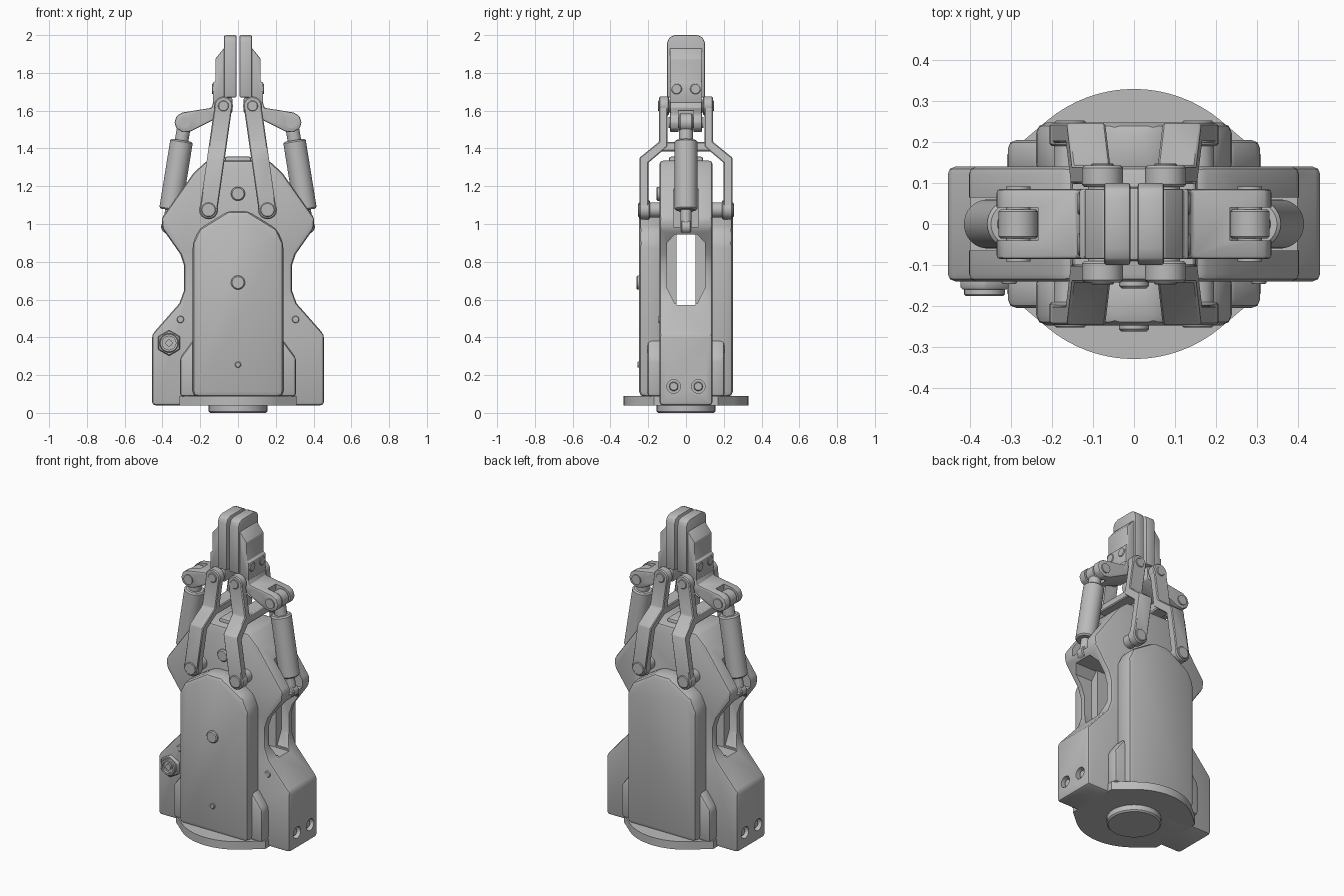
import bpy, bmesh, math
from mathutils import Vector

cube = bpy.data.objects.get("Cube")
if cube:
    bpy.data.objects.remove(cube, do_unlink=True)

grey = bpy.data.materials.new("machined_grey")
grey.use_nodes = True
grey.diffuse_color = (0.5, 0.5, 0.5, 1)
grey.node_tree.nodes["Principled BSDF"].inputs["Base Color"].default_value = (0.5, 0.5, 0.5, 1)


def activate(ob):
    bpy.ops.object.select_all(action='DESELECT')
    ob.select_set(True)
    bpy.context.view_layer.objects.active = ob


def finish(name, bm, bevel=0, segments=2):
    bmesh.ops.recalc_face_normals(bm, faces=bm.faces)
    me = bpy.data.meshes.new(name)
    bm.to_mesh(me)
    bm.free()
    me.materials.append(grey)
    ob = bpy.data.objects.new(name, me)
    bpy.context.collection.objects.link(ob)
    activate(ob)
    if bevel:
        mod = ob.modifiers.new("Bevel", 'BEVEL')
        mod.width, mod.segments = bevel, segments
        mod.limit_method, mod.angle_limit = 'ANGLE', math.radians(25)
        bpy.ops.object.modifier_apply(modifier=mod.name)
    return ob


def prism(name, pts, axis, a, b, bevel=0, segments=2, shear=None):
    """Extrude a 2D outline along an axis, from a to b."""
    place = {'x': lambda u, v, t: (t, u, v), 'y': lambda u, v, t: (u, t, v),
             'z': lambda u, v, t: (u, v, t)}[axis]
    bm = bmesh.new()
    face = bm.faces.new([bm.verts.new(place(u, v, a)) for u, v in pts])
    ext = bmesh.ops.extrude_face_region(bm, geom=[face])
    step = Vector(place(0, 0, b - a))
    for v in ext["geom"]:
        if isinstance(v, bmesh.types.BMVert):
            v.co += step
    if shear:
        for v in bm.verts:
            v.co.x += shear(v.co.z)
    return finish(name, bm, bevel, segments)


def box(name, x, y, z, bevel=0):
    return prism(name, [(x[0], y[0]), (x[1], y[0]), (x[1], y[1]), (x[0], y[1])], 'z', *z, bevel)


def rod(name, p, q, r, bevel=0, sides=32):
    p, q = Vector(p), Vector(q)
    bm = bmesh.new()
    bmesh.ops.create_cone(bm, cap_ends=True, segments=sides, radius1=r, radius2=r, depth=(q - p).length)
    rot = (q - p).to_track_quat('Z', 'Y')
    for v in bm.verts:
        v.co = rot @ v.co + (p + q) / 2
    return finish(name, bm, bevel, 1)


def cut(ob, *cutters):
    for c in cutters:
        c.hide_render = True
        activate(ob)
        mod = ob.modifiers.new("Cut", 'BOOLEAN')
        mod.operation, mod.solver, mod.object = 'DIFFERENCE', 'EXACT', c
        bpy.ops.object.modifier_apply(modifier=mod.name)
        bpy.data.objects.remove(c, do_unlink=True)


def mirrored(half):
    return half + [(-x, z) for x, z in reversed(half)]


# Main housing with wide foot, narrow waist and angular head
body = prism("housing", mirrored([
    (0.455, 0.04), (0.455, 0.415), (0.31, 0.58), (0.285, 0.65), (0.285, 0.78), (0.305, 0.84),
    (0.40, 0.975), (0.405, 1.03), (0.235, 1.27), (0.165, 1.335)]), 'y', -0.14, 0.14, 0.018)
cut(body, box("waist_slot", (-1, 1), (-0.05, 0.05), (0.57, 0.945)))
for s in (-1, 1):
    recess = prism("recess", [(-0.06, 0.58), (0.06, 0.58), (0.10, 0.66), (0.10, 0.9), (0.06, 0.945), (-0.06, 0.945),
                              (-0.10, 0.9), (-0.10, 0.66)], 'x', s * 0.23, s * 0.6)
    pocket = box("pocket", sorted((s * 0.295, s * 0.6)), (-0.065, 0.065), (0.985, 1.5))
    cut(body, recess, pocket)
    for y in (-0.065, 0.065):
        cut(body, rod("bolt_hole", (s * 0.42, y, 0.14), (s * 0.5, y, 0.14), 0.036))
        rod("side_bolt", (s * 0.41, y, 0.14), (s * 0.44, y, 0.14), 0.024, 0.004)

# Round mounting flange with flat flanks, and boss ring below
arc = [(0.33 * math.sin(math.radians(a)), 0.33 * math.cos(math.radians(a))) for a in range(-40, 41, 5)]
outline = [(-0.31, 0.17)] + arc + [(0.31, 0.17)]
flange = prism("mounting_flange", outline + [(-x, -y) for x, y in outline], 'z', 0.04, 0.09)
boss = rod("boss_ring", (0, 0, 0), (0, 0, 0.06), 0.155, 0.008, 48)
for part in (flange, body, boss):
    cut(part, rod("bore", (0, 0, -0.1), (0, 0, 0.075), 0.115, 0, 48))
for k in range(4):
    a = math.pi / 2 * k
    x, y = 0.24 * math.cos(a), 0.24 * math.sin(a)
    for part in (flange, body):
        cut(part, rod("flange_hole", (x, y, 0), (x, y, 0.07), 0.024))

# Front and back covers with stepped feet
for side, s in (("front", -1), ("back", 1)):
    prism(side + "_cover", mirrored([(0.24, 0.085), (0.24, 0.90), (0.205, 0.975), (0.05, 1.07)]),
          'y', s * 0.12, s * 0.248, 0.028)
    prism(side + "_cover_foot", mirrored([(0.308, 0.085), (0.308, 0.29), (0.235, 0.39)]),
          'y', s * 0.12, s * 0.205, 0.02)

# Head cap on top of the housing
box("head_cap", (-0.07, 0.07), (-0.09, 0.09), (1.31, 1.357), 0.012)

# Front screws and cable connector
rod("cover_screw", (0, -0.23, 0.69), (0, -0.263, 0.69), 0.037, 0.006)
rod("small_screw", (0, -0.23, 0.255), (0, -0.258, 0.255), 0.016, 0.004)
rod("head_screw", (0, -0.12, 1.16), (0, -0.157, 1.16), 0.037, 0.006)
rod("connector_nut", (-0.365, -0.12, 0.37), (-0.365, -0.16, 0.37), 0.068, 0.005, 6)
socket = rod("connector_socket", (-0.365, -0.13, 0.37), (-0.365, -0.176, 0.37), 0.05, 0.004)
cut(socket, rod("socket_bore", (-0.365, -0.16, 0.37), (-0.365, -0.2, 0.37), 0.036))
rod("connector_pin", (-0.365, -0.13, 0.37), (-0.365, -0.172, 0.37), 0.018)
for x in (-0.305, 0.305):
    rod("indicator", (x, -0.13, 0.495), (x, -0.146, 0.495), 0.02, 0.003, 8)

LOW, HIGH = (0.156, 1.075), (0.077, 1.625)
for side, s in (("right", -1), ("left", 1)):
    # Cranked arms at front and back, leaning toward the middle
    def lean(z, s=s):
        t = (z - LOW[1]) / (HIGH[1] - LOW[1])
        return s * (LOW[0] + t * (HIGH[0] - LOW[0]))
    for f in (-1, 1):
        crank = [(0.247, LOW[1]), (0.247, 1.35), (0.143, 1.435), (0.143, HIGH[1]),
                 (0.098, HIGH[1]), (0.098, 1.41), (0.198, 1.325), (0.198, LOW[1])]
        prism(side + "_arm", [(f * y, z) for y, z in crank], 'x', -0.047, 0.047, 0.005, 1, lean)
        for (x, z), y0, y1 in ((LOW, 0.19, 0.247), (HIGH, 0.09, 0.143)):
            rod(side + "_arm_end", (s * x, f * y0, z), (s * x, f * y1, z), 0.05, 0.006)
        x, z = LOW
        rod(side + "_pivot_cap", (s * x, f * 0.24, z), (s * x, f * 0.253, z), 0.038, 0.004)
        rod(side + "_upper_cap", (s * HIGH[0], f * 0.14, HIGH[1]), (s * HIGH[0], f * 0.148, HIGH[1]), 0.028, 0.003)
    rod(side + "_arm_pin", (s * LOW[0], -0.22, LOW[1]), (s * LOW[0], 0.22, LOW[1]), 0.04)
    rod(side + "_finger_pin", (s * HIGH[0], -0.12, HIGH[1]), (s * HIGH[0], 0.12, HIGH[1]), 0.035)
    prism(side + "_arm_crossbar", [(-0.14, 1.385), (0.14, 1.385), (0.14, 1.435), (-0.14, 1.435)],
          'x', -0.045, 0.045, 0.006, 1, lean)

    # Outer actuator with rod ends
    top, bottom = Vector((s * 0.283, 0, 1.537)), Vector((s * 0.372, 0, 0.985))
    rod(side + "_actuator", bottom.lerp(top, 0.16), bottom.lerp(top, 0.83), 0.06, 0.008)
    rod(side + "_actuator_rod", bottom, top, 0.028)
    rod(side + "_upper_neck", bottom.lerp(top, 0.82), bottom.lerp(top, 0.93), 0.036)
    rod(side + "_upper_eye", top - Vector((0, 0.036, 0)), top + Vector((0, 0.036, 0)), 0.048, 0.006)
    rod(side + "_lower_eye", bottom - Vector((0, 0.026, 0)), bottom + Vector((0, 0.026, 0)), 0.035, 0.005)
    rod(side + "_fork_pin", top - Vector((0, 0.092, 0)), top + Vector((0, 0.092, 0)), 0.03)

    # Forked lever between actuator and finger
    lever = prism(side + "_lever", [(s * x, z) for x, z in [
        (0.03, 1.67), (0.125, 1.67), (0.14, 1.615), (0.295, 1.59), (0.325, 1.572), (0.337, 1.537),
        (0.325, 1.505), (0.29, 1.485), (0.25, 1.49), (0.12, 1.555), (0.03, 1.59)]],
        'y', -0.085, 0.085, 0.008)
    cut(lever, box("fork_slot", sorted((s * 0.235, s * 0.5)), (-0.04, 0.04), (1.4, 1.7)),
        rod("lever_hole", (s * 0.19, -0.2, 1.572), (s * 0.19, 0.2, 1.572), 0.033))

    # Finger: gripping pad, carrier and stepped back block
    tip = [(-0.1, 1.67), (0.1, 1.67), (0.1, 1.96), (0.088, 1.988), (0.06, 2.0),
           (-0.06, 2.0), (-0.088, 1.988), (-0.1, 1.96)]
    prism(side + "_finger_pad", tip, 'x', s * 0.009, s * 0.073, 0.006)
    prism(side + "_finger_block", [(s * x, z) for x, z in [
        (0.05, 1.64), (0.133, 1.64), (0.133, 1.75), (0.12, 1.755), (0.12, 1.875), (0.075, 1.93), (0.05, 1.93)]],
        'y', -0.086, 0.086, 0.006)
    for y in (-0.05, 0.05):
        rod(side + "_finger_bolt", (s * 0.12, y, 1.715), (s * 0.138, y, 1.715), 0.028, 0.004)

# Smooth round surfaces while keeping the machined edges crisp
for ob in bpy.context.scene.objects:
    if ob.type == 'MESH':
        activate(ob)
        bpy.ops.object.shade_smooth_by_angle(angle=math.radians(35))
